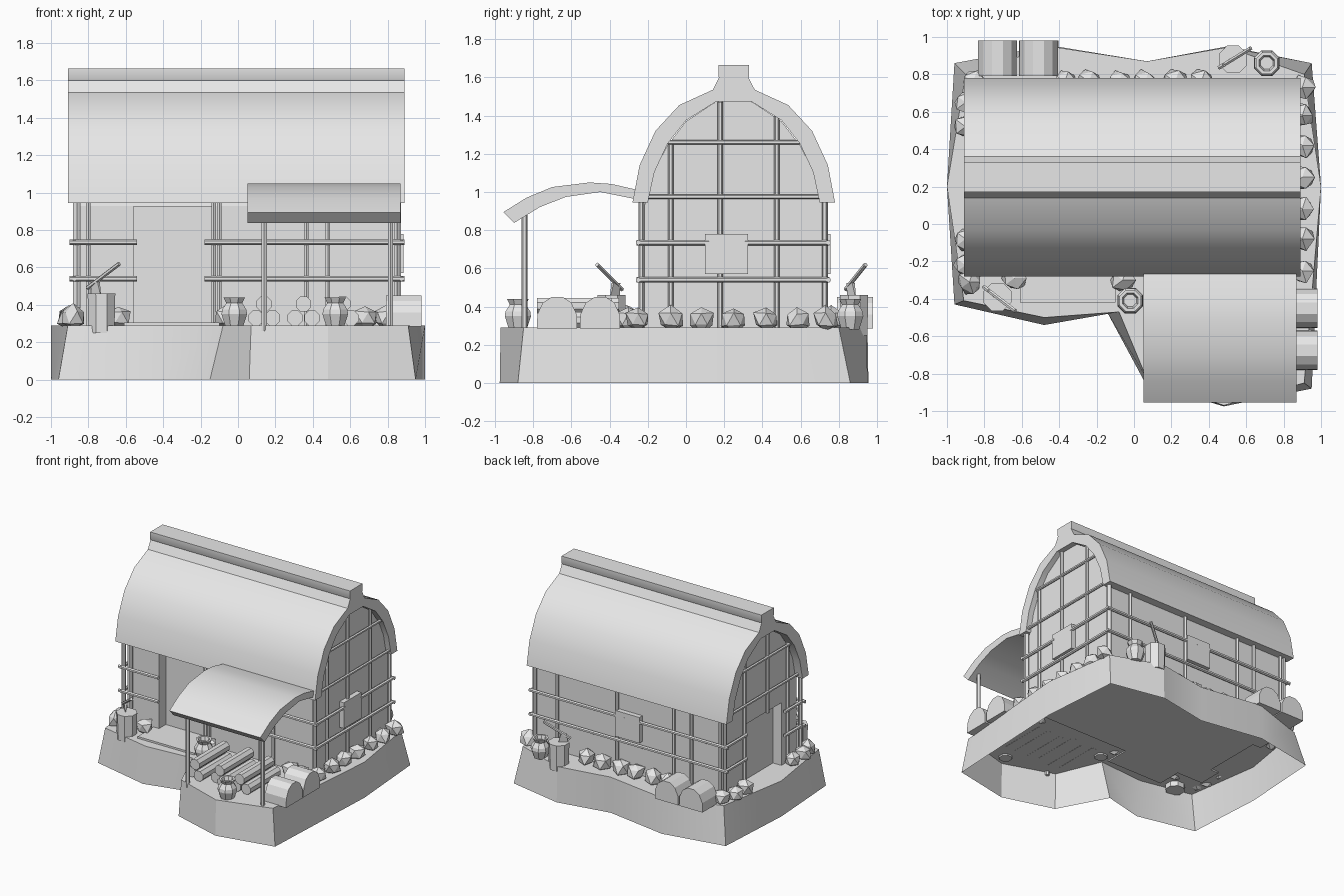
import bpy, bmesh, math, random
from mathutils import Vector

random.seed(4)
cube = bpy.data.objects.get("Cube")
if cube:
    bpy.data.objects.remove(cube, do_unlink=True)

grey = bpy.data.materials.new("plain_grey")
grey.use_nodes = True
grey.diffuse_color = (0.8, 0.8, 0.8, 1)
grey.node_tree.nodes["Principled BSDF"].inputs["Base Color"].default_value = (0.8, 0.8, 0.8, 1)


def finish(name, bm, smooth=None):
    bmesh.ops.recalc_face_normals(bm, faces=bm.faces[:])
    mesh = bpy.data.meshes.new(name)
    bm.to_mesh(mesh)
    bm.free()
    mesh.materials.append(grey)
    obj = bpy.data.objects.new(name, mesh)
    bpy.context.collection.objects.link(obj)
    if smooth:
        bpy.ops.object.select_all(action='DESELECT')
        bpy.context.view_layer.objects.active = obj
        obj.select_set(True)
        bpy.ops.object.shade_smooth_by_angle(angle=math.radians(smooth))
    return obj


def skin(bm, loops, caps=(True, True)):
    """Bridge equally long closed loops of points, optionally capping the ends."""
    rings = [[bm.verts.new(p) for p in loop] for loop in loops]
    for a, b in zip(rings, rings[1:]):
        for i in range(len(a)):
            j = (i + 1) % len(a)
            bm.faces.new((a[i], a[j], b[j], b[i]))
    for ring, cap in zip((rings[0], rings[-1]), caps):
        if cap:
            bm.faces.new(ring)


def extrude_x(name, profile, x0, x1, smooth=None):
    bm = bmesh.new()
    skin(bm, [[(x, y, z) for y, z in profile] for x in (x0, x1)])
    return finish(name, bm, smooth)


def box(name, x0, x1, y0, y1, z0, z1):
    return extrude_x(name, [(y0, z0), (y1, z0), (y1, z1), (y0, z1)], x0, x1)


def rod(name, a, b, r=0.014, sides=6):
    a, b = Vector(a), Vector(b)
    q = (b - a).to_track_quat('Z', 'Y')
    ring = [q @ Vector((r * math.cos(t), r * math.sin(t), 0))
            for t in (math.tau * (i + 0.5) / sides for i in range(sides))]
    bm = bmesh.new()
    skin(bm, [[c + p for p in ring] for c in (a, b)])
    return finish(name, bm)


def lathe(name, x, y, profile, sides=8):
    bm = bmesh.new()
    skin(bm, [[(x + r * math.cos(math.tau * (i + .5) / sides),
                y + r * math.sin(math.tau * (i + .5) / sides), z)
               for i in range(sides)] for r, z in profile])
    return finish(name, bm)


# Ground slab, open underneath, with sloping corners
FLOOR = 0.29
bottom = [(-.96, .86), (-1, .2), (-.96, -.43), (-.48, -.54), (-.15, -.46), (.06, -.85),
          (.48, -.975), (.95, -.88), (1, .2), (.95, .86), (.5, .95), (.07, .87), (-.45, .955)]
top = [(-.9, .8), (-1, .2), (-.91, -.41), (-.48, -.5), (-.08, -.47), (.07, -.83),
       (.48, -.97), (.91, -.85), (1, .2), (.91, .8), (.5, .945), (.07, .87), (-.45, .95)]
bm = bmesh.new()
skin(bm, [[(x, y, 0) for x, y in bottom], [(x, y, FLOOR) for x, y in top]], (False, True))
finish("ground_slab", bm, 25)

# House body with recessed doorways
MID = 0.25
half_wall = [(.467, FLOOR - .01), (.467, .93), (.43, 1.08), (.35, 1.24), (.25, 1.37), (.09, 1.475)]
wall = [(MID + y, z) for y, z in half_wall] + [(MID - y, z) for y, z in reversed(half_wall)]
house = extrude_x("house_walls", wall, -.845, .845)
for cut in ((-.56, -.14, -.4, -.13, .2, .925), (-1, -.77, -.02, .47, .2, .8)):
    cutter = box("doorway_cutter", *cut)
    cutter.hide_render = True
    mod = house.modifiers.new("doorway", 'BOOLEAN')
    mod.operation, mod.object, mod.solver = 'DIFFERENCE', cutter, 'EXACT'
    bpy.context.view_layer.objects.active = house
    bpy.ops.object.modifier_apply(modifier=mod.name)
    bpy.data.objects.remove(cutter, do_unlink=True)

# Arched main roof with raised ridge
outer = [(.53, .945), (.493, 1.14), (.41, 1.32), (.285, 1.455), (.11, 1.535),
         (.077, 1.6), (.08, 1.605), (.08, 1.665)]
inner = [(.09, 1.475), (.25, 1.375), (.345, 1.255), (.415, 1.105), (.45, .945)]
roof = ([(MID - y, z) for y, z in outer] + [(MID + y, z) for y, z in reversed(outer)]
        + [(MID + y, z) for y, z in reversed(inner)] + [(MID - y, z) for y, z in inner])
extrude_x("main_roof", roof, -.91, .89, 32)

# Porch roof and posts
porch = [(-.955, .895), (-.835, .97), (-.7, 1.026), (-.505, 1.05), (-.39, 1.042), (-.25, 1.01),
         (-.25, .96), (-.45, 1), (-.63, .974), (-.767, .92), (-.9, .838)]
extrude_x("porch_roof", porch, .05, .87, 32)
for x in (.14, .815):
    rod("porch_post", (x, -.845, .26), (x, -.845, .89), .016)

# Upright wall poles
for x in (-.87, -.8, -.13, -.1, .365, .48, .85):
    rod("front_pole", (x, -.232, FLOOR), (x, -.232, .96))
for x in (.85, .65, .11, -.4, -.56, -.82):
    rod("back_pole", (x, .73, FLOOR), (x, .73, .96))
for x in (-.86, .86):
    for y, z in ((-.235, .96), (-.08, 1.27), (.18, 1.47), (.475, 1.41), (.725, .96)):
        if x > 0 or y != .18:
            rod("gable_pole", (x, y, FLOOR), (x, y, z))
rod("door_head_pole", (-.86, .18, .8), (-.86, .18, 1.47))

# Horizontal rails
for z in (.54, .735):
    for a, b in ((-.9, -.54), (-.18, .89)):
        rod("front_rail", (a, -.25, z), (b, -.25, z))
    rod("back_rail", (-.9, .745, z), (.89, .745, z))
    for a, b in ((-.26, -.02), (.47, .75)):
        rod("right_gable_rail", (-.875, a, z), (-.875, b, z))
rod("left_gable_rail", (.875, -.26, .54), (.875, .75, .54))
rod("left_gable_rail", (.875, -.26, .735), (.875, .12, .735))
rod("left_gable_rail", (.875, .31, .735), (.875, .75, .735))
for x in (-.87, .87):
    rod("upper_gable_rail", (x, -.2, .975), (x, .7, .975), .012)
    rod("upper_gable_rail", (x, -.1, 1.26), (x, .61, 1.26), .012)

# Window shutters and doorstep
box("gable_shutter", .84, .885, .1, .325, .57, .78)
box("back_shutter", -.11, .11, .7, .757, .57, .78)
box("doorstep", -.61, -.1, -.42, -.13, FLOOR - .01, .305)

# Rough stones around the walls
stones = [(.9, y) for y in (-.25, -.08, .08, .25, .42, .58, .73)]
stones += [(-.9, y) for y in (-.22, -.08, .52, .65)]
stones += [(x, .76) for x in (.36, .22, .06, -.08, -.24, -.37, -.86)]
stones += [(-.88, -.31), (-.64, -.29), (-.06, -.3), (.68, -.29), (.79, -.3)]
for x, y in stones:
    bm = bmesh.new()
    bmesh.ops.create_icosphere(bm, subdivisions=1, radius=.07)
    for v in bm.verts:
        v.co = v.co * random.uniform(.8, 1.15) + Vector((x, y, .333))
    finish("stone", bm)


# Dome-topped bales
def bale(cx, cy, along_x):
    arc = [(-.105, FLOOR - .005), (-.103, .36), (-.075, .42), (-.03, .45),
           (.03, .45), (.075, .42), (.103, .36), (.105, FLOOR - .005)]
    bm = bmesh.new()
    skin(bm, [[(cx + d, cy + a, z) if along_x else (cx + a, cy + d, z) for a, z in arc]
              for d in (-.095, .095)])
    finish("bale", bm)


for y in (-.45, -.675):
    bale(.885, y, True)
for x in (-.73, -.51):
    bale(x, .885, False)

# Clay jars
for x, y in ((-.02, -.41), (.52, -.88), (.71, .86)):
    lathe("jar", x, y, [(.05, .28), (.074, .35), (.07, .375), (.046, .41),
                        (.062, .44), (.045, .44), (.035, .41)])


# Chopping blocks with axes
def chopping_block(x, y, sx, sy):
    lathe("chopping_block", x, y, [(.075, .25), (.08, .46)])
    low = Vector((x - .075 * sx, y - .055 * sy, .49))
    high = Vector((x + .095 * sx, y + .075 * sy, .62))
    rod("axe_handle", low, high, .012)
    c = low.lerp(high, .25)
    d = Vector((sx, sy, 0)).normalized() * .035
    s = Vector((-d.y, d.x, 0)) * .25
    down = Vector((0.2 * d.x, 0.2 * d.y, -.075))
    bm = bmesh.new()
    skin(bm, [[c - d * .7 + s, c + d * .7 + s, c + d * .7 - s, c - d * .7 - s],
              [c - d + s * .2 + down, c + d + s * .2 + down,
               c + d - s * .2 + down, c - d - s * .2 + down]])
    finish("axe_head", bm)


chopping_block(-.73, -.39, 1, -1)
chopping_block(.53, .88, 1, .8)

# Firewood stacks under the porch
for x in (.14, .35, .56):
    for dx, z in ((-.045, .33), (.045, .33), (0, .405)):
        shift = random.uniform(-.03, .03)
        rod("log", (x + dx, -.75 + shift, z), (x + dx, -.36 + shift, z), .044, 8)
